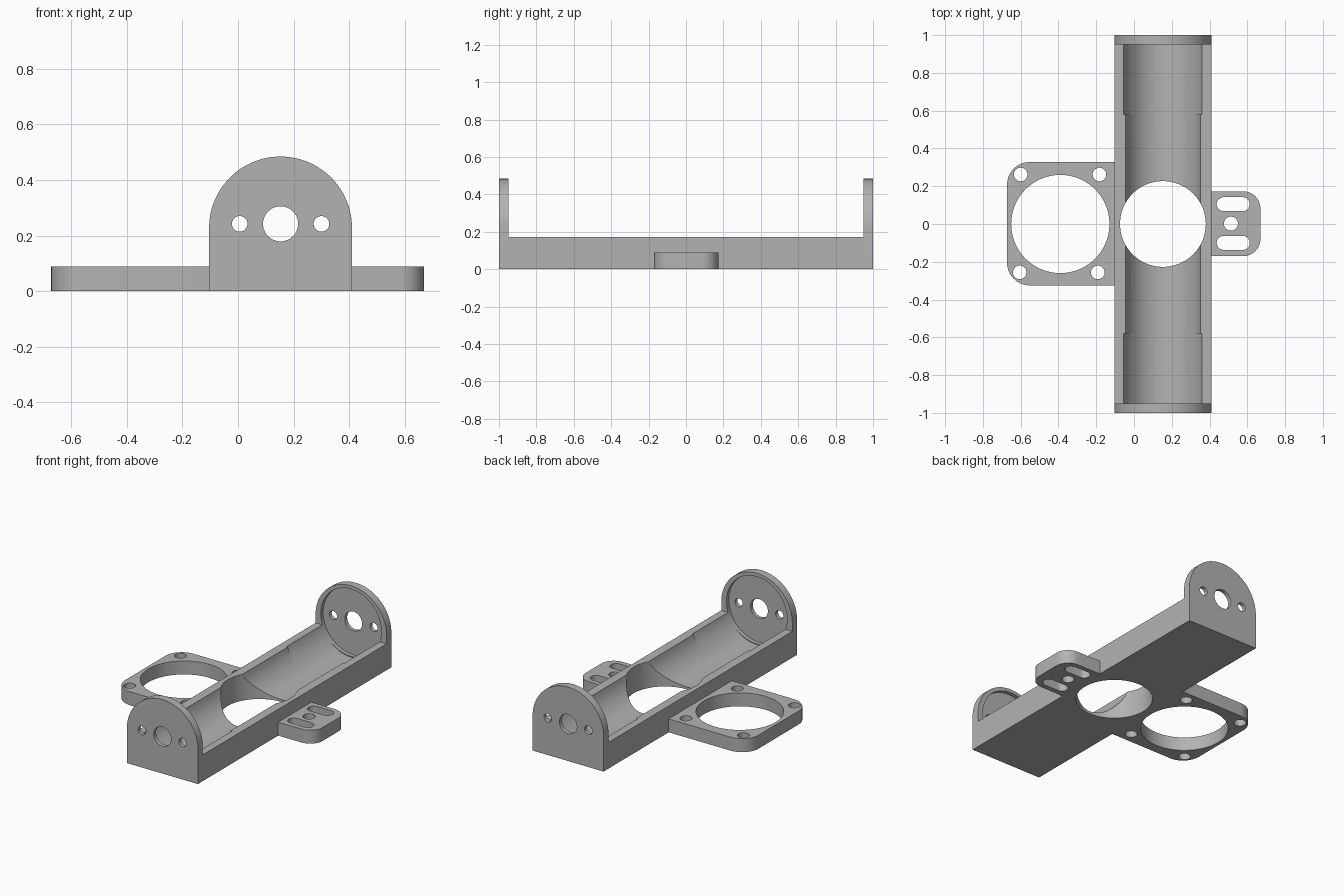
import bpy
import bmesh
from math import sin, cos, radians

if "Cube" in bpy.data.objects:
    bpy.data.objects.remove(bpy.data.objects["Cube"], do_unlink=True)

grey = bpy.data.materials.new("plain grey")
grey.use_nodes = True
grey.diffuse_color = (0.45, 0.45, 0.45, 1)
grey.node_tree.nodes["Principled BSDF"].inputs["Base Color"].default_value = (0.45, 0.45, 0.45, 1)


def arc(u, v, r, start, end, steps=16):
    angles = [radians(start + (end - start) * i / steps) for i in range(steps + 1)]
    return [(u + r * cos(a), v + r * sin(a)) for a in angles]


def circle(u, v, r, steps=64):
    return arc(u, v, r, 0, 360, steps)[:-1]


def slot(u, v, length, r):
    h = length / 2 - r
    return arc(u + h, v, r, -90, 90) + arc(u - h, v, r, 90, 270)


def box(u0, u1, v0, v1):
    return [(u0, v0), (u1, v0), (u1, v1), (u0, v1)]


def prism(name, outline, axis, lo, hi):
    """Extrude an outline along y (outline in x, z) or z (outline in x, y)."""
    bm = bmesh.new()
    place = lambda u, v: (u, lo, v) if axis == "y" else (u, v, lo)
    face = bm.faces.new([bm.verts.new(place(u, v)) for u, v in outline])
    ext = bmesh.ops.extrude_face_region(bm, geom=[face])
    move = (0, hi - lo, 0) if axis == "y" else (0, 0, hi - lo)
    bmesh.ops.translate(bm, vec=move,
                        verts=[g for g in ext["geom"] if isinstance(g, bmesh.types.BMVert)])
    bmesh.ops.recalc_face_normals(bm, faces=bm.faces)
    mesh = bpy.data.meshes.new(name)
    bm.to_mesh(mesh)
    bm.free()
    mesh.materials.append(grey)
    obj = bpy.data.objects.new(name, mesh)
    bpy.context.collection.objects.link(obj)
    return obj


def select(obj):
    bpy.ops.object.select_all(action="DESELECT")
    obj.select_set(True)
    bpy.context.view_layer.objects.active = obj


def cut(obj, outline, axis, lo, hi):
    cutter = prism("cutter", outline, axis, lo, hi)
    cutter.hide_render = True
    select(obj)
    mod = obj.modifiers.new("cut", "BOOLEAN")
    mod.operation, mod.solver, mod.object = "DIFFERENCE", "EXACT", cutter
    bpy.ops.object.modifier_apply(modifier=mod.name)
    bpy.data.objects.remove(cutter, do_unlink=True)


def finish(obj):
    select(obj)
    bpy.ops.object.shade_smooth_by_angle(angle=radians(30))


MID, HALF = 0.153, 0.257        # centre line and half width of the cradle
LEFT, RIGHT = MID - HALF, MID + HALF
BORE_Z, TAB = 0.242, 0.088      # bore axis height, side plate thickness

# Cradle: arched block, opened between the two end plates
cradle = prism("cradle_frame",
               [(LEFT, 0), (RIGHT, 0)] + arc(MID, 0.227, HALF, 0, 180, 64), "y", -1, 1)
cut(cradle, box(LEFT - 0.1, RIGHT + 0.1, 0.172, 0.7), "y", -0.95, 0.95)

# Trough, with wider bores that run a little way into the end plates
cut(cradle, circle(MID, 0.22, 0.204, 96), "y", -0.95, 0.95)
for lo, hi in ((-0.975, -0.58), (0.58, 0.975)):
    cut(cradle, circle(MID, BORE_Z, 0.2195, 96), "y", lo, hi)

# Opening through the floor, then shaft and screw holes in the end plates
cut(cradle, circle(MID, 0, 0.227, 96), "z", -0.1, 0.6)
for offset, radius in ((-0.147, 0.028), (0, 0.063), (0.147, 0.028)):
    cut(cradle, circle(MID + offset, BORE_Z, radius), "y", -1.1, 1.1)
finish(cradle)

# Square ring plate on the right
r = 0.12
ring = prism("ring_plate",
             [(LEFT, -0.325), (LEFT, 0.328)]
             + arc(-0.672 + r, 0.328 - r, r, 90, 180)
             + arc(-0.672 + r, -0.325 + r, r, 180, 270), "z", 0, TAB)
cut(ring, circle(-0.39, 0, 0.26, 96), "z", -0.1, 0.2)
for x, y in ((-0.6, 0.262), (-0.183, 0.262), (-0.605, -0.256), (-0.192, -0.256)):
    cut(ring, circle(x, y, 0.036), "z", -0.1, 0.2)
finish(ring)

# Slotted mounting tab on the left
r = 0.09
tab = prism("slotted_tab",
            [(RIGHT, 0.173), (RIGHT, -0.17)]
            + arc(0.669 - r, -0.17 + r, r, -90, 0)
            + arc(0.669 - r, 0.173 - r, r, 0, 90), "z", 0, TAB)
for y in (-0.1, 0.105):
    cut(tab, slot(0.525, y, 0.175, 0.037), "z", -0.1, 0.2)
cut(tab, circle(0.513, 0.002, 0.037), "z", -0.1, 0.2)
finish(tab)
